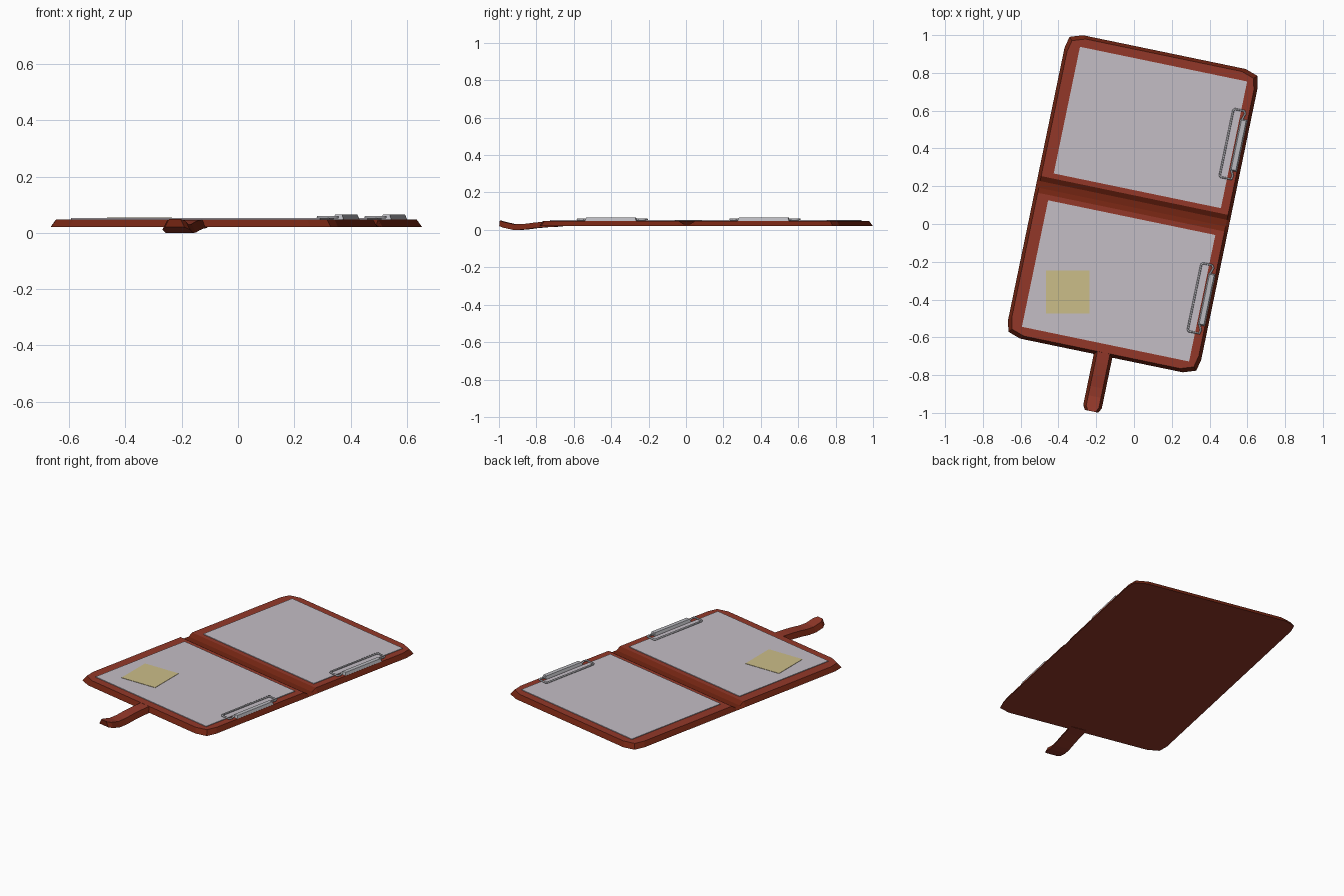
import bpy, bmesh, math
from mathutils import Vector

if "Cube" in bpy.data.objects:
    bpy.data.objects.remove(bpy.data.objects["Cube"])

LOC, ROT = Vector((-0.006, 0.107, 0)), math.radians(-11.72)
BOTTOM, TOP, INSET = 0.02, 0.048, 0.017


def mat(name, rgb):
    m = bpy.data.materials.new(name)
    m.diffuse_color = (*rgb, 1)
    m.use_nodes = True
    m.node_tree.nodes["Principled BSDF"].inputs["Base Color"].default_value = m.diffuse_color
    return m


leather = mat("red brown leather", (0.29, 0.039, 0.022))
edge = mat("dark leather edge", (0.17, 0.018, 0.006))
white = mat("pale paper", (0.55, 0.51, 0.56))
yellow = mat("sticky note yellow", (0.60, 0.51, 0.25))
metal = mat("clip metal", (0.48, 0.48, 0.51))


def finish(bm, name, mats, turned=True):
    bmesh.ops.recalc_face_normals(bm, faces=bm.faces)
    me = bpy.data.meshes.new(name)
    bm.to_mesh(me)
    bm.free()
    for m in mats:
        me.materials.append(m)
    ob = bpy.data.objects.new(name, me)
    bpy.context.collection.objects.link(ob)
    if turned:
        ob.location = LOC
        ob.rotation_euler.z = ROT
    return ob


def loft(bm, rings):
    """Closed skin through rings of equal length, with end caps."""
    vs = [[bm.verts.new(p) for p in r] for r in rings]
    n = len(vs[0])
    for a, b in zip(vs, vs[1:]):
        for i in range(n):
            j = (i + 1) % n
            bm.faces.new((a[i], a[j], b[j], b[i]))
    bm.faces.new(vs[0][::-1])
    bm.faces.new(vs[-1])
    bmesh.ops.recalc_face_normals(bm, faces=bm.faces)


def plate(name, u0, u1, v0, v1, z0, z1, m, inset=0.0, turned=True):
    bm = bmesh.new()
    loft(bm, [[(u0 + d, v0 + d, z), (u1 - d, v0 + d, z), (u1 - d, v1 - d, z), (u0 + d, v1 - d, z)]
              for z, d in ((z0, 0), (z1, inset))])
    return finish(bm, name, [m], turned)


# Folder cover: chamfered outline with sloping sides and a fold groove
corner = [(0.522, 0.735), (0.508, 0.797), (0.44, 0.82)]
outline = []
for sx, sy, flip in ((1, 1, 1), (-1, 1, -1), (-1, -1, 1), (1, -1, -1)):
    outline += [(sx * x, sy * y, sx, sy) for x, y in corner[::flip]]
bm = bmesh.new()
loft(bm, [[(x - sx * d, y - sy * d, z) for x, y, sx, sy in outline]
          for z, d in ((BOTTOM, 0), (TOP, INSET))])
for v in (-0.045, -0.018, 0.018, 0.045):
    bmesh.ops.bisect_plane(bm, geom=bm.verts[:] + bm.edges[:] + bm.faces[:],
                           plane_co=(0, v, 0), plane_no=(0, 1, 0))
for vert in bm.verts:
    if abs(vert.co.y) < 0.03 and vert.co.z > 0.04:
        vert.co.z = 0.031
bm.normal_update()
for f in bm.faces:
    groove = abs(f.calc_center_median().y) < 0.045 and f.normal.z > 0
    f.material_index = int(groove or abs(f.normal.z) < 0.85)
finish(bm, "folder_cover", [leather, edge])

# Closing strap, dipping and curling up at its end
path = [(-0.79, 0.048, 0.05), (-0.86, 0.045, 0.05), (-0.93, 0.039, 0.05), (-0.99, 0.031, 0.05),
        (-1.04, 0.030, 0.05), (-1.095, 0.042, 0.05), (-1.12, 0.050, 0.036)]
bm = bmesh.new()
c = 0.009
loft(bm, [[(c - w, v, z - 0.03), (c + w, v, z - 0.03), (c + w - 0.016, v, z), (c - w + 0.016, v, z)]
          for v, z, w in path])
bm.normal_update()
for f in bm.faces:
    f.material_index = int(abs(f.normal.z) < 0.85)
finish(bm, "closing_strap", [leather, edge])

# Paper sheets
for name, v0, v1 in (("upper", 0.072, 0.757), ("lower", -0.757, -0.073)):
    plate(name + "_paper", -0.443, 0.461, v0, v1, 0.046, 0.052, white)

# Sticky note, square to the world axes
plate("sticky_note", -0.465, -0.235, -0.475, -0.245, 0.0515, 0.054, yellow, turned=False)

# Clips: a bent wire loop held by a bevelled bar
for name, dv in (("upper", 0.417), ("lower", -0.417)):
    plate(name + "_clip_bar", 0.466, 0.505, dv - 0.141, dv + 0.141, 0.046, 0.065, metal, 0.007)
    pts = [(0.476, -0.14), (0.488, -0.165), (0.484, -0.184), (0.428, -0.184), (0.420, -0.176),
           (0.420, 0.176), (0.428, 0.184), (0.478, 0.184), (0.486, 0.170), (0.476, 0.14)]
    cu = bpy.data.curves.new(name + "_clip_wire", 'CURVE')
    cu.dimensions = '3D'
    cu.bevel_depth = 0.0055
    cu.bevel_resolution = 1
    sp = cu.splines.new('POLY')
    sp.points.add(len(pts) - 1)
    for p, (u, v) in zip(sp.points, pts):
        p.co = (u, v + dv, 0.056, 1)
    sp.use_cyclic_u = True
    cu.materials.append(metal)
    ob = bpy.data.objects.new(name + "_clip_wire", cu)
    bpy.context.collection.objects.link(ob)
    ob.location = LOC
    ob.rotation_euler.z = ROT
    bpy.ops.object.select_all(action='DESELECT')
    ob.select_set(True)
    bpy.context.view_layer.objects.active = ob
    bpy.ops.object.convert(target='MESH')
